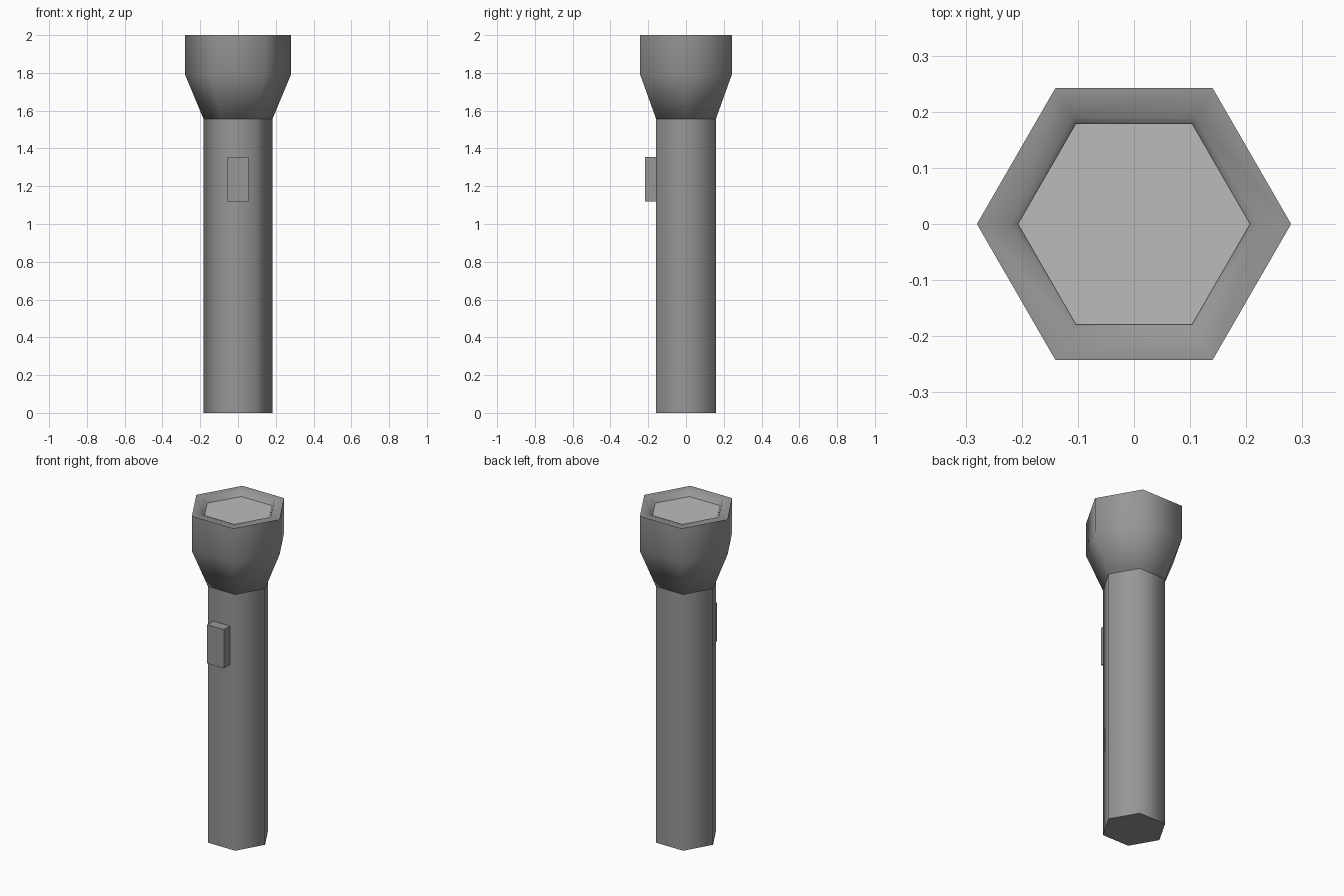
import bpy, bmesh
from math import cos, sin, pi, radians

SIDES = 6

cube = bpy.data.objects.get("Cube")
if cube:
    bpy.data.objects.remove(cube, do_unlink=True)


def material(name, grey):
    mat = bpy.data.materials.new(name)
    mat.use_nodes = True
    colour = (grey, grey, grey, 1)
    mat.diffuse_color = colour
    mat.node_tree.nodes["Principled BSDF"].inputs["Base Color"].default_value = colour
    return mat


def finish(name, bm, mat, smooth=False):
    """Turn a bmesh into an object, keeping right-angled edges sharp."""
    bmesh.ops.recalc_face_normals(bm, faces=bm.faces[:])
    for face in bm.faces:
        face.smooth = smooth
    for edge in bm.edges:
        edge.smooth = edge.calc_face_angle(0) < radians(80)
    mesh = bpy.data.meshes.new(name)
    bm.to_mesh(mesh)
    bm.free()
    mesh.materials.append(mat)
    obj = bpy.data.objects.new(name, mesh)
    bpy.context.collection.objects.link(obj)
    return obj


def hex_loft(name, profile, mat, smooth=True):
    """Sweep a (radius, height) profile round six sides and cap both ends."""
    bm = bmesh.new()
    rings = [[bm.verts.new((r * cos(2 * pi * i / SIDES), r * sin(2 * pi * i / SIDES), z))
              for i in range(SIDES)] for r, z in profile]
    for low, high in zip(rings, rings[1:]):
        for i in range(SIDES):
            j = (i + 1) % SIDES
            bm.faces.new((low[i], low[j], high[j], high[i]))
    bm.faces.new(rings[0][::-1])
    bm.faces.new(rings[-1])
    return finish(name, bm, mat, smooth)


casing = material("casing grey", 0.31)
glass = material("lens light grey", 0.5)

# Handle tube
hex_loft("handle", [(0.182, 0), (0.182, 1.555)], casing)

# Flared head with a rim and a shallow recess
hex_loft("head", [(0.182, 1.555), (0.28, 1.79), (0.28, 2.0),
                  (0.22, 2.0), (0.207, 1.965)], casing)

# Lens set into the recess
hex_loft("lens", [(0.207, 1.965), (0.207, 1.969)], glass, smooth=False)

# Slide switch on the front
bm = bmesh.new()
bmesh.ops.create_cube(bm, size=1)
bmesh.ops.scale(bm, vec=(0.112, 0.066, 0.235), verts=bm.verts)
bmesh.ops.translate(bm, vec=(0, -0.183, 1.237), verts=bm.verts)
finish("switch", bm, casing)
